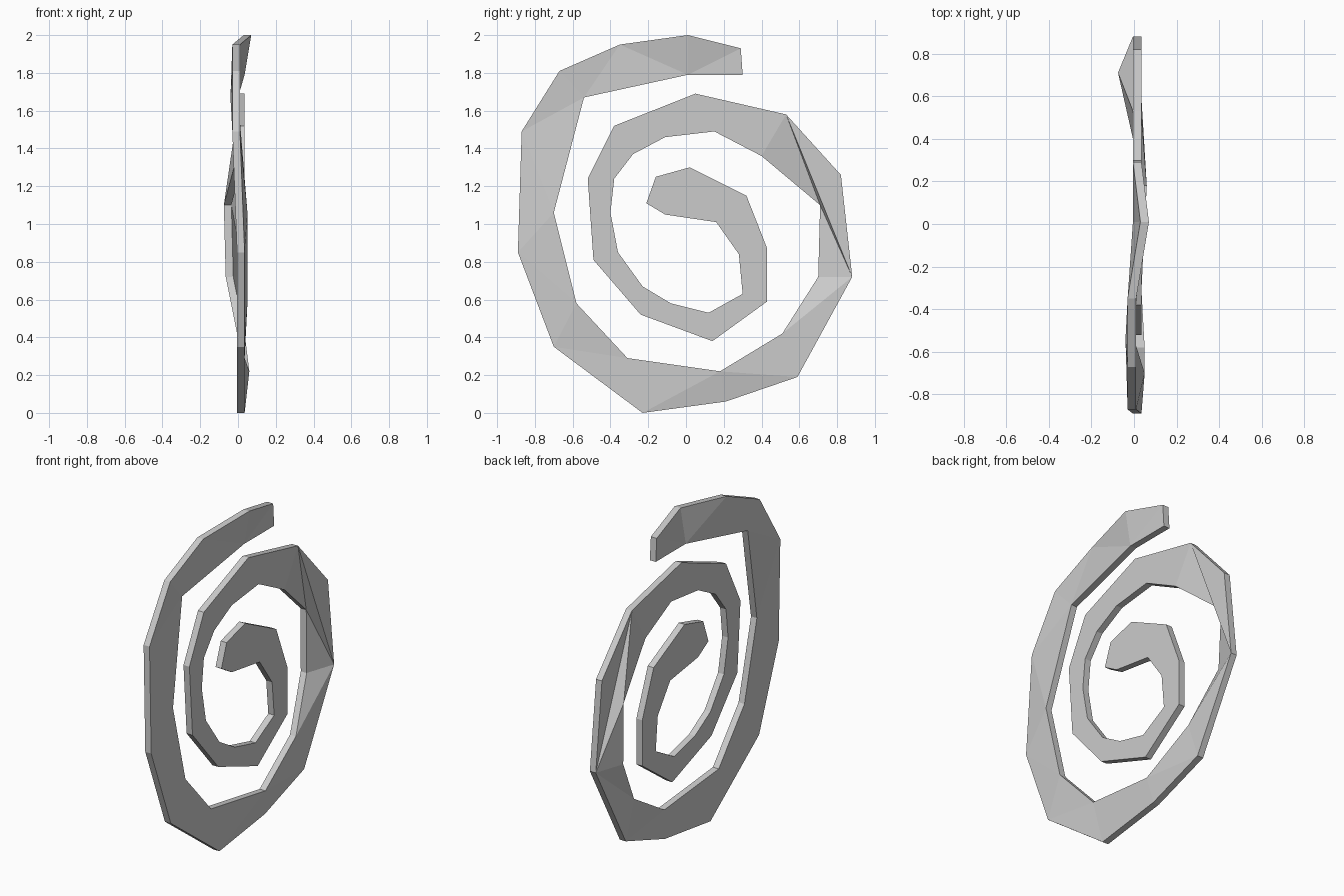
import bpy
import bmesh
from mathutils import Vector

THICKNESS = 0.04
BASE_X = -0.005

if "Cube" in bpy.data.objects:
    bpy.data.objects.remove(bpy.data.objects["Cube"], do_unlink=True)


def make_material(name, color):
    material = bpy.data.materials.new(name)
    material.use_nodes = True
    material.diffuse_color = color
    shader = next(n for n in material.node_tree.nodes if n.type == "BSDF_PRINCIPLED")
    shader.inputs["Base Color"].default_value = color
    return material


def make_edge(bm, points, bends):
    """Create one border of the band from (y, z) points in hundredths."""
    border = []
    for index, (y, z) in enumerate(points):
        x = bends.get(index, BASE_X)
        border.append(bm.verts.new(Vector((x, y / 100, z / 100))))
    return border


def zip_borders(bm, first, second):
    """Fill between two borders with triangles, taking the shorter rung each time."""
    i = j = 0
    while i + 1 < len(first) or j + 1 < len(second):
        can_first = i + 1 < len(first)
        can_second = j + 1 < len(second)
        step_first = can_first
        if can_first and can_second:
            rung_first = (first[i + 1].co - second[j].co).length
            rung_second = (second[j + 1].co - first[i].co).length
            step_first = rung_first < rung_second
        if step_first:
            bm.faces.new((first[i], first[i + 1], second[j]))
            i += 1
        else:
            bm.faces.new((first[i], second[j + 1], second[j]))
            j += 1


# Outer border of the coil, from its open end to the centre
outer_points = [
    (29, 193), (1, 200), (-35, 195), (-67, 181), (-87, 149), (-89, 85),
    (-70, 35), (-23, 0), (21, 6), (59, 19), (88, 72), (82, 126), (53, 158),
    (5, 169), (-38, 152), (-52, 124), (-49, 81), (-24, 52), (14, 38),
    (43, 59), (43, 87), (32, 115), (2, 130), (-16, 125), (-21, 111),
]
outer_bends = {1: 0.03, 2: -0.03, 3: -0.03, 4: -0.03}

# Inner border of the coil, in the same direction
inner_points = [
    (30, 179), (1, 179), (-54, 167), (-70, 106), (-58, 58), (-31, 29),
    (18, 22), (51, 42), (70, 72), (71, 110), (40, 136), (15, 149),
    (-11, 146), (-28, 137), (-38, 124), (-40, 106), (-36, 85), (-23, 67),
    (-8, 58), (12, 53), (30, 63), (28, 84), (16, 101), (-11, 105),
]
inner_bends = {2: -0.04, 3: 0.01, 4: 0.01, 6: 0.02, 8: -0.065, 9: -0.075}

bm = bmesh.new()
outer = make_edge(bm, outer_points, outer_bends)
inner = make_edge(bm, inner_points, inner_bends)

# The flat corner beside the dented stretch is a single triangle
corner = 11
bm.faces.new(outer[corner - 1:corner + 2])
del outer[corner]
zip_borders(bm, outer, inner)

# Thicken the band sideways
result = bmesh.ops.extrude_face_region(bm, geom=bm.faces[:], use_keep_orig=True)
moved = [g for g in result["geom"] if isinstance(g, bmesh.types.BMVert)]
bmesh.ops.translate(bm, verts=moved, vec=(THICKNESS, 0, 0))
bmesh.ops.recalc_face_normals(bm, faces=bm.faces[:])

mesh = bpy.data.meshes.new("spiral_band")
bm.to_mesh(mesh)
bm.free()
mesh.materials.append(make_material("light_grey", (0.6, 0.6, 0.6, 1)))
band = bpy.data.objects.new("spiral_band", mesh)
bpy.context.collection.objects.link(band)
